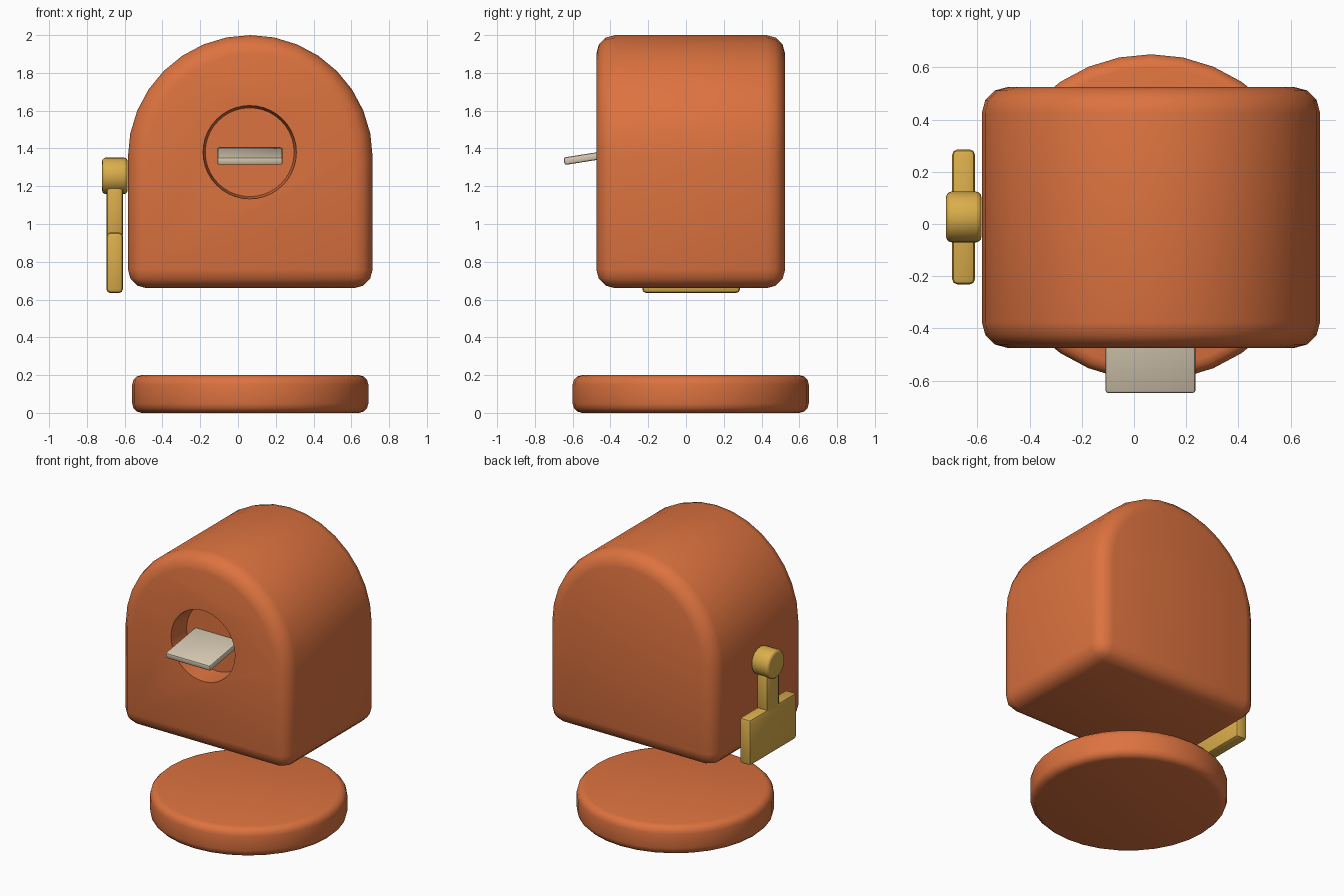
import bpy, bmesh, math
from mathutils import Matrix, Vector

if "Cube" in bpy.data.objects:
    bpy.data.objects.remove(bpy.data.objects["Cube"], do_unlink=True)

CX, CY = 0.065, 0.025      # shared axis of body and base


def material(name, rgb):
    m = bpy.data.materials.new(name)
    m.use_nodes = True
    m.diffuse_color = (*rgb, 1)
    m.node_tree.nodes["Principled BSDF"].inputs["Base Color"].default_value = (*rgb, 1)
    return m


orange = material("burnt orange", (0.72, 0.17, 0.05))
gold = material("gold", (0.70, 0.42, 0.07))
ivory = material("ivory", (0.68, 0.59, 0.45))


def make(name, bm, mat):
    bmesh.ops.recalc_face_normals(bm, faces=bm.faces)
    mesh = bpy.data.meshes.new(name)
    bm.to_mesh(mesh)
    bm.free()
    ob = bpy.data.objects.new(name, mesh)
    bpy.context.collection.objects.link(ob)
    mesh.materials.append(mat)
    return ob


def select(ob):
    bpy.ops.object.select_all(action='DESELECT')
    ob.select_set(True)
    bpy.context.view_layer.objects.active = ob


def modify(ob, kind, **settings):
    mod = ob.modifiers.new(kind.title(), kind)
    for key, value in settings.items():
        setattr(mod, key, value)
    select(ob)
    bpy.ops.object.modifier_apply(modifier=mod.name)


def round_edges(ob, width, segments=3):
    modify(ob, 'BEVEL', width=width, segments=segments,
           limit_method='ANGLE', angle_limit=math.radians(40))


def smooth(ob):
    select(ob)
    bpy.ops.object.shade_smooth_by_angle(angle=math.radians(40))


def box(name, centre, size, mat, bevel, tilt=0):
    bm = bmesh.new()
    bmesh.ops.create_cube(bm, size=1, matrix=Matrix.Diagonal((*size, 1)))
    ob = make(name, bm, mat)
    round_edges(ob, bevel, 2)
    ob.data.transform(Matrix.Translation(centre) @ Matrix.Rotation(tilt, 4, 'X'))
    smooth(ob)
    return ob


def cylinder(name, centre, r1, r2, depth, mat, turn=None, sides=32):
    bm = bmesh.new()
    place = Matrix.Translation(centre) @ (turn or Matrix())
    bmesh.ops.create_cone(bm, cap_ends=True, segments=sides, radius1=r1,
                          radius2=r2, depth=depth, matrix=place)
    return make(name, bm, mat)


# Arched body with a rounded outline
R, BOTTOM, SPRING, STEPS = 0.648, 0.66, 1.352, 16
outline = [(-R, BOTTOM), (R, BOTTOM)]
for i in range(STEPS + 1):
    a = math.pi * i / STEPS
    outline.append((R * math.cos(a), SPRING + R * math.sin(a)))
bm = bmesh.new()
face = bm.faces.new([bm.verts.new((CX + x, CY - 0.5, z)) for x, z in outline])
ext = bmesh.ops.extrude_face_region(bm, geom=[face])
bmesh.ops.translate(bm, vec=(0, 1, 0),
                    verts=[v for v in ext["geom"] if isinstance(v, bmesh.types.BMVert)])
if face.is_valid is False or len(bm.faces) < len(outline) + 2:
    bm.faces.new([v for v in bm.verts if v.co.y < 0])
body = make("body", bm, orange)
round_edges(body, 0.1)

# Round recess in the front
cutter = cylinder("recess_cutter", (0.062, -0.41, 1.38), 0.249, 0.235, 0.18, orange,
                  Matrix.Rotation(-math.pi / 2, 4, 'X'), 40)
cutter.hide_render = True
modify(body, 'BOOLEAN', object=cutter, operation='DIFFERENCE', solver='EXACT')
bpy.data.objects.remove(cutter, do_unlink=True)
smooth(body)

# Tilted tongue in the recess
box("tongue", (0.063, -0.475, 1.359), (0.345, 0.345, 0.04), ivory, 0.01, math.radians(9))

# Separate round base
base = cylinder("base", (CX, CY, 0.1), 0.625, 0.625, 0.2, orange)
round_edges(base, 0.05)
smooth(base)

# Side lever: paddle, stem and knob
box("lever_paddle", (-0.653, 0.027, 0.795), (0.087, 0.517, 0.32), gold, 0.02)
box("lever_stem", (-0.653, 0.027, 1.07), (0.087, 0.14, 0.3), gold, 0.02)
knob = cylinder("lever_knob", (-0.652, 0.027, 1.255), 0.097, 0.097, 0.135, gold,
                Matrix.Rotation(math.pi / 2, 4, 'Y'), 24)
round_edges(knob, 0.02)
smooth(knob)
